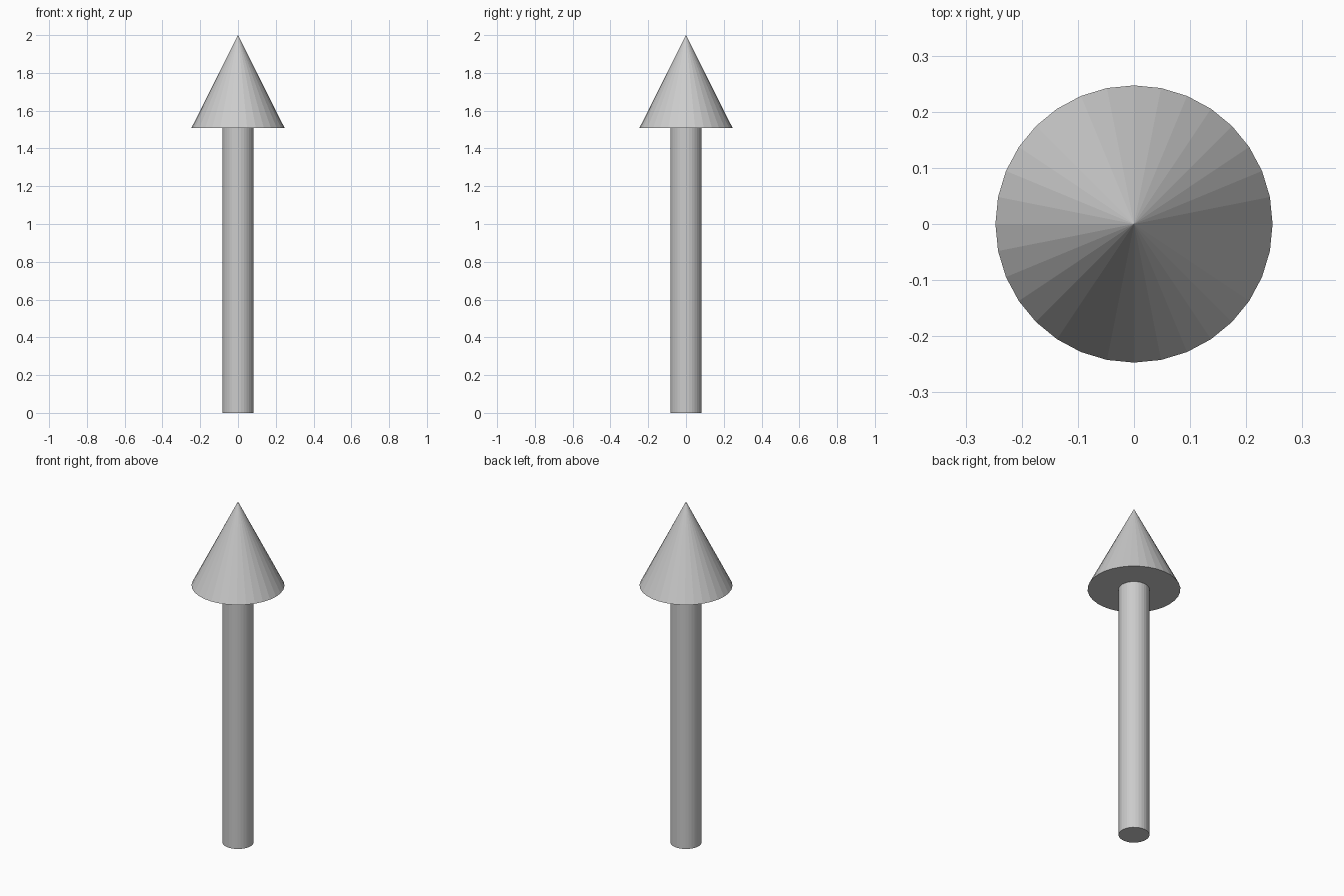
import bpy

if "Cube" in bpy.data.objects:
    bpy.data.objects.remove(bpy.data.objects["Cube"])

SIDES = 32
HEIGHT = 2.0
HEAD_BASE = 1.508


def tapered(name, r_bottom, r_top, z0, z1):
    """Flat-faceted round part standing between two heights."""
    bpy.ops.mesh.primitive_cone_add(
        vertices=SIDES, radius1=r_bottom, radius2=r_top,
        depth=z1 - z0, location=(0, 0, (z0 + z1) / 2))
    obj = bpy.context.object
    obj.name = name
    return obj


# Straight round shaft
tapered("arrow_shaft", 0.082, 0.082, 0.0, HEAD_BASE)

# Pointed head
tapered("arrow_head", 0.247, 0.0, HEAD_BASE, HEIGHT)
